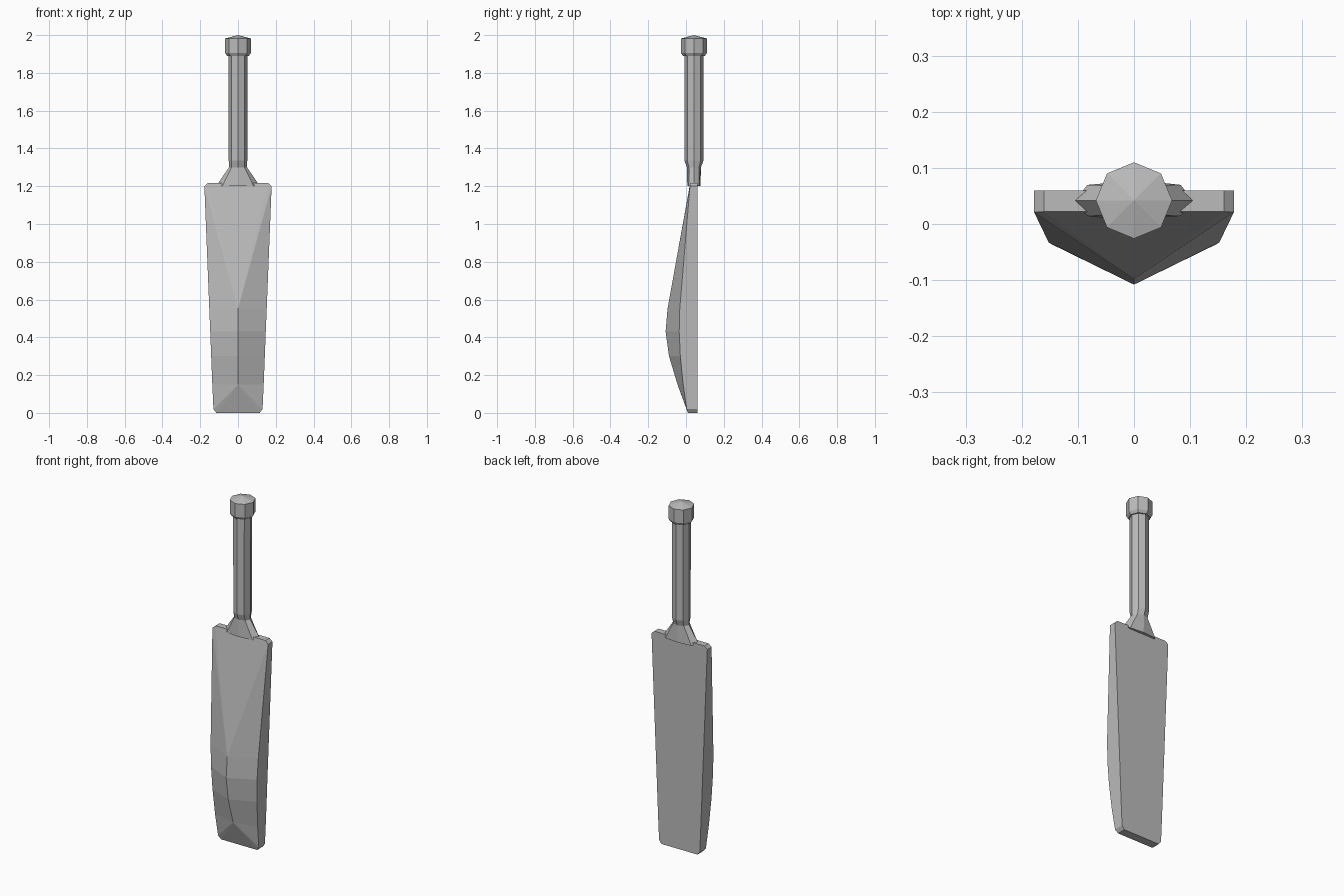
import bpy
import bmesh
import math

if "Cube" in bpy.data.objects:
    bpy.data.objects.remove(bpy.data.objects["Cube"])

# single flat grey for the whole bat
grey = bpy.data.materials.new("plain grey")
grey.use_nodes = True
COLOR = (0.5, 0.5, 0.5, 1)
grey.diffuse_color = COLOR
grey.node_tree.nodes["Principled BSDF"].inputs["Base Color"].default_value = COLOR

BACK_Y = 0.06
AXIS_Y = 0.042


def finish(bm, name):
    bmesh.ops.recalc_face_normals(bm, faces=bm.faces)
    mesh = bpy.data.meshes.new(name)
    bm.to_mesh(mesh)
    bm.free()
    mesh.materials.append(grey)
    obj = bpy.data.objects.new(name, mesh)
    bpy.context.collection.objects.link(obj)
    return obj


def loft(name, rings, tip=None):
    """Eight-sided loft; each ring is (z, x radius, y radius, side lift, corner bulge)."""
    bm = bmesh.new()
    loops = []
    for z, rx, ry, lift, bulge in rings:
        loop = []
        for i in range(8):
            a = i * math.pi / 4
            k = bulge if i % 2 else 1
            up = lift if i % 4 == 0 else 0
            loop.append(bm.verts.new((rx * k * math.cos(a),
                                      AXIS_Y + ry * k * math.sin(a), z + up)))
        loops.append(loop)
    for low, high in zip(loops, loops[1:]):
        for i in range(8):
            j = (i + 1) % 8
            bm.faces.new((low[i], low[j], high[j], high[i]))
    bm.faces.new(loops[0])
    if tip is None:
        bm.faces.new(loops[-1])
    else:
        peak = bm.verts.new((0, AXIS_Y, tip))
        for i in range(8):
            bm.faces.new((loops[-1][i], loops[-1][(i + 1) % 8], peak))
    return finish(bm, name)


def build_blade():
    # outline of one edge, bottom to top: half width, front y, height
    edge = [(0.115, 0.01, 0), (0.13, 0.004, 0.02), (0.136, -0.015, 0.15),
            (0.142, -0.03, 0.3), (0.147, -0.036, 0.43), (0.152, -0.033, 0.55),
            (0.178, 0.021, 1.2), (0.16, 0.022, 1.216)]
    # central ridge: front y, height
    ridge = [(-0.045, 0.15), (-0.09, 0.3), (-0.108, 0.43), (-0.098, 0.55)]
    bm = bmesh.new()
    spine = [bm.verts.new((0, y, z)) for y, z in ridge]
    front, back = {}, {}
    for s in (-1, 1):
        front[s] = [bm.verts.new((s * x, y, z)) for x, y, z in edge]
        back[s] = [bm.verts.new((s * x, BACK_Y, z)) for x, y, z in edge]
        f, b = front[s], back[s]
        # side walls
        for i in range(len(edge) - 1):
            bm.faces.new((f[i], f[i + 1], b[i + 1], b[i]))
        # ridge panels, then the fans at toe and shoulder
        for i in range(3):
            bm.faces.new((spine[i], spine[i + 1], f[i + 3], f[i + 2]))
        for i in (0, 1):
            bm.faces.new((spine[0], f[i], f[i + 1]))
        for i in (5, 6):
            bm.faces.new((spine[-1], f[i], f[i + 1]))
    # toe, top and the long middle triangles
    for i, apex in ((0, spine[0]), (-1, spine[-1])):
        bm.faces.new((front[-1][i], front[1][i], back[1][i], back[-1][i]))
        bm.faces.new((apex, front[-1][i], front[1][i]))
    # flat back
    bm.faces.new(back[1] + back[-1][::-1])
    return finish(bm, "blade")


build_blade()

# handle shaft flaring into the blade
loft("handle", [(1.2, 0.105, 0.035, 0.016, 1.12),
                (1.3, 0.048, 0.037, 0, 1),
                (1.335, 0.049, 0.05, 0, 1),
                (1.9, 0.05, 0.05, 0, 1)])

# faceted knob with a shallow pointed cap
loft("handle_knob", [(1.89, 0.058, 0.058, 0, 1),
                     (1.905, 0.068, 0.068, 0, 1),
                     (1.982, 0.068, 0.068, 0, 1)], tip=2.0)
